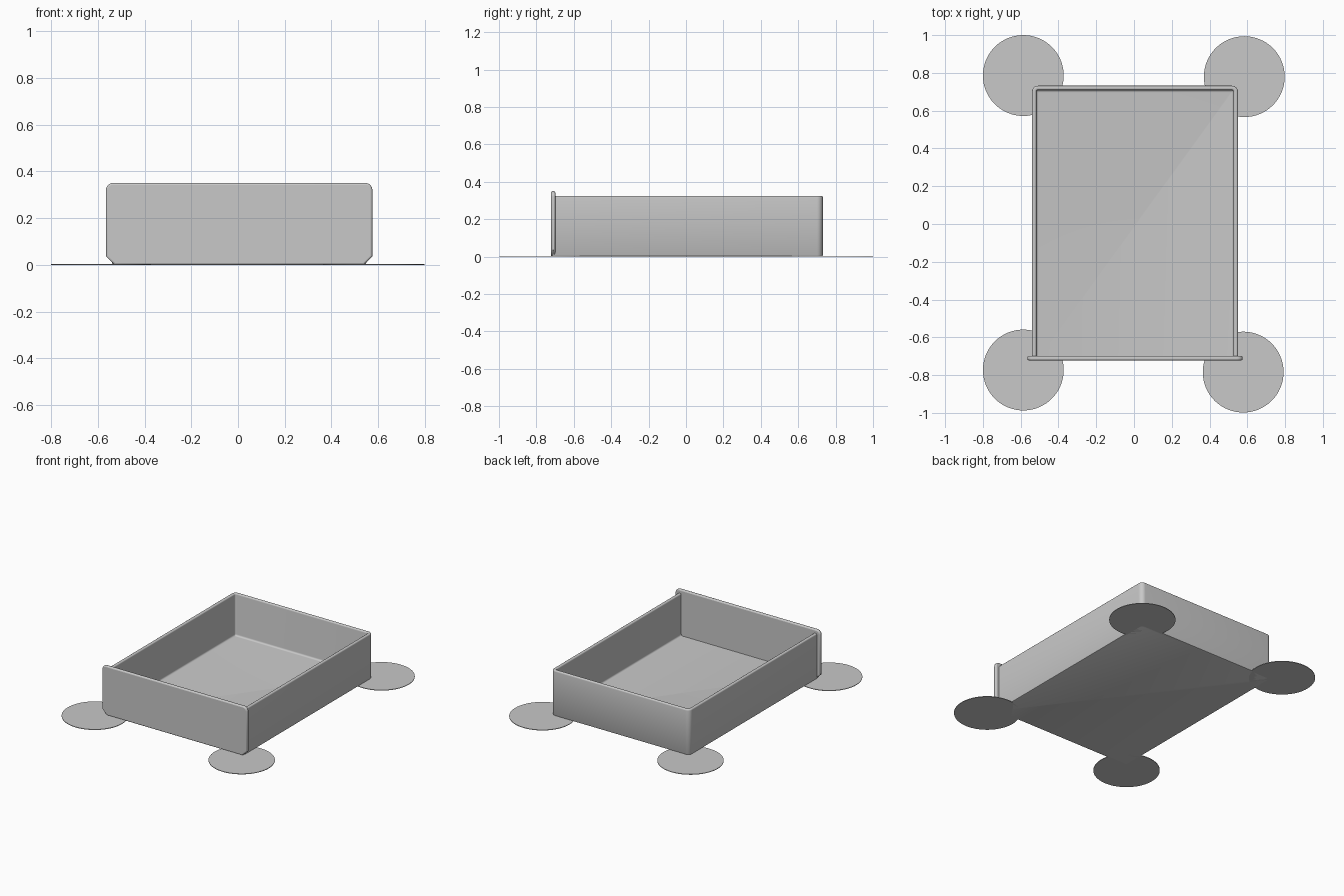
import bpy, bmesh
from math import sin, cos, pi, radians

cube = bpy.data.objects.get("Cube")
if cube:
    bpy.data.objects.remove(cube)

grey = bpy.data.materials.new("plain_grey")
grey.use_nodes = True
GREY = (0.58, 0.58, 0.58, 1)
grey.diffuse_color = GREY
grey.node_tree.nodes["Principled BSDF"].inputs["Base Color"].default_value = GREY


def make_object(name, bm):
    mesh = bpy.data.meshes.new(name)
    bm.to_mesh(mesh)
    bm.free()
    mesh.materials.append(grey)
    obj = bpy.data.objects.new(name, mesh)
    bpy.context.collection.objects.link(obj)
    return obj


def smooth(obj):
    bpy.ops.object.select_all(action='DESELECT')
    obj.select_set(True)
    bpy.context.view_layer.objects.active = obj
    bpy.ops.object.shade_smooth_by_angle(angle=radians(35))


def arc(cx, cy, r, start, end, steps):
    return [(cx + r * cos(start + (end - start) * i / steps),
             cy + r * sin(start + (end - start) * i / steps))
            for i in range(steps + 1)]


CENTRE_X = 0.005
FRONT, BACK = -0.722, 0.732
PLATE = 0.023          # front panel thickness
HALF, HEIGHT = 0.545, 0.325
WALL, FLOOR, CORNER = 0.023, 0.025, 0.032


# Tray: one wall profile (inset, height) swept around the sides and back
def tray_path(inset):
    r = max(CORNER - inset, 0.006)
    x, y = HALF - inset - r, BACK - inset - r
    y0 = FRONT + PLATE / 2
    right = arc(CENTRE_X + x, y, r, 0, pi / 2, 8)
    left = arc(CENTRE_X - x, y, r, pi / 2, pi, 8)
    return [(CENTRE_X + x + r, y0)] + right + left + [(CENTRE_X - x - r, y0)]


rim = 0.009
profile = [(0.009, 0), (0.003, 0.003), (0, 0.009)]
profile += arc(rim, HEIGHT - rim, rim, pi, pi / 2, 4)
profile += arc(WALL - rim, HEIGHT - rim, rim, pi / 2, 0, 4)
profile += arc(WALL + 0.012, FLOOR + 0.012, 0.012, pi, 1.5 * pi, 4)

bm = bmesh.new()
rings = [[bm.verts.new((x, y, z)) for x, y in tray_path(inset)] for inset, z in profile]
for low, high in zip(rings, rings[1:]):
    for i in range(len(low) - 1):
        bm.faces.new((low[i], low[i + 1], high[i + 1], high[i]))
bm.faces.new(rings[0][::-1])
bm.faces.new(rings[-1])
smooth(make_object("drawer_tray", bm))

# Front panel: rounded top corners, chamfered bottom corners, softened edges
half, top, r, cut = 0.57, 0.35, 0.03, 0.036
outline = [(-half + cut, 0), (half - cut, 0), (half, cut)]
outline += arc(half - r, top - r, r, 0, pi / 2, 8)
outline += arc(-half + r, top - r, r, pi / 2, pi, 8)
outline += [(-half, cut)]
bm = bmesh.new()
face = bm.faces.new([bm.verts.new((CENTRE_X + x, FRONT, z)) for x, z in outline])
back = bmesh.ops.extrude_face_region(bm, geom=[face])["geom"]
bmesh.ops.translate(bm, vec=(0, PLATE, 0),
                    verts=[g for g in back if isinstance(g, bmesh.types.BMVert)])
bmesh.ops.recalc_face_normals(bm, faces=bm.faces)
panel = make_object("front_panel", bm)
bevel = panel.modifiers.new("soft_edges", 'BEVEL')
bevel.width = 0.008
bevel.segments = 3
bevel.limit_method = 'ANGLE'
bevel.angle_limit = radians(60)
smooth(panel)

# Thin round pads under the four corners
PAD_RADIUS, PAD_THICK = 0.214, 0.004
pads = {"back_right_pad": (-0.586, 0.786), "back_left_pad": (0.584, 0.78),
        "front_right_pad": (-0.586, -0.773), "front_left_pad": (0.578, -0.784)}
for name, (x, y) in pads.items():
    bm = bmesh.new()
    bmesh.ops.create_cone(bm, cap_ends=True, segments=64, radius1=PAD_RADIUS,
                          radius2=PAD_RADIUS, depth=PAD_THICK)
    bmesh.ops.translate(bm, vec=(x, y, PAD_THICK / 2), verts=bm.verts)
    smooth(make_object(name, bm))
